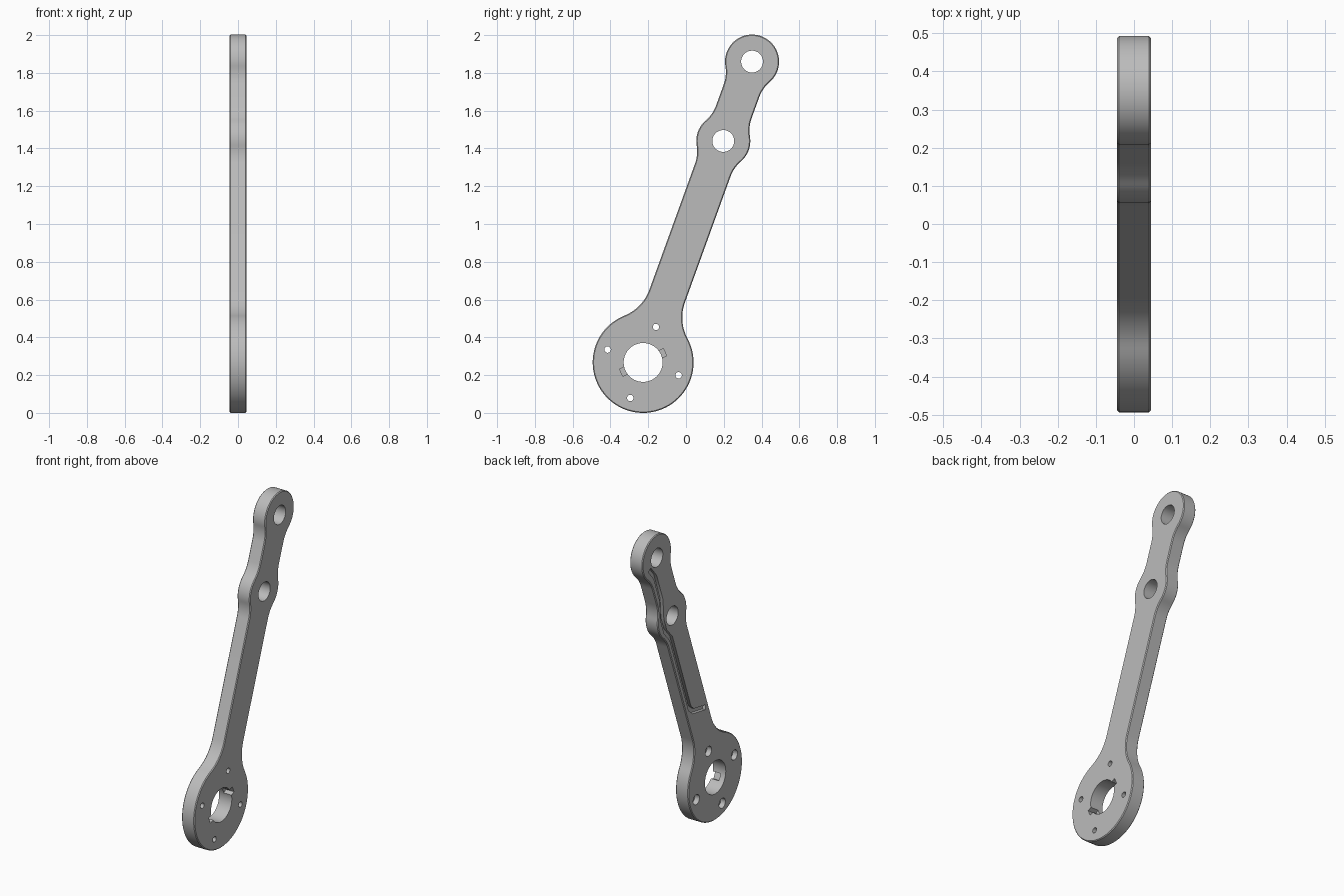
import bpy, bmesh
from math import sin, cos, pi, radians, atan2, sqrt
from mathutils import Vector

if "Cube" in bpy.data.objects:
    bpy.data.objects.remove(bpy.data.objects["Cube"])

HALF = 0.044                      # half thickness
TILT = radians(19.9)              # lean of the arm
ORIGIN = (0, -0.227, 0.267)       # centre of the hub
HUB, EYE, ARM = 0.267, 0.143, 0.1  # hub radius, eye radius, arm half width
MID, TOP = 1.247, 1.694           # eye positions along the arm

grey = bpy.data.materials.new("plain grey")
grey.use_nodes = True
colour = (0.5, 0.5, 0.5, 1)
grey.diffuse_color = colour
grey.node_tree.nodes["Principled BSDF"].inputs["Base Color"].default_value = colour


def arc(c, r, a0, a1, n):
    return [Vector((c[0] + r * cos(a0 + (a1 - a0) * i / n),
                    c[1] + r * sin(a0 + (a1 - a0) * i / n))) for i in range(n + 1)]


def prism(name, pts, x0, x1, bevel=0):
    """Extrude an outline lying across and along the arm, between two x values."""
    bm = bmesh.new()
    face = bm.faces.new([bm.verts.new((x0, p[0], p[1])) for p in pts])
    ext = bmesh.ops.extrude_face_region(bm, geom=[face])["geom"]
    bmesh.ops.translate(bm, vec=(x1 - x0, 0, 0),
                        verts=[g for g in ext if isinstance(g, bmesh.types.BMVert)])
    bmesh.ops.recalc_face_normals(bm, faces=bm.faces)
    if bevel:
        rims = [e for e in bm.edges if abs(e.verts[0].co.x - e.verts[1].co.x) < 1e-6]
        bmesh.ops.bevel(bm, geom=rims, offset=bevel, segments=1, affect="EDGES")
    mesh = bpy.data.meshes.new(name)
    bm.to_mesh(mesh)
    bm.free()
    mesh.materials.append(grey)
    ob = bpy.data.objects.new(name, mesh)
    ob.location = ORIGIN
    ob.rotation_euler.x = -TILT
    bpy.context.collection.objects.link(ob)
    return ob


def blend(r, R):
    """Height and angle of a fillet of radius R joining a disc to the arm side."""
    d = sqrt((r + R) ** 2 - (ARM + R) ** 2)
    return d, atan2(d, ARM + R)


# Outline of one side, from the bottom of the hub to the tip, then mirrored
R1, R2 = 0.235, 0.19
d1, a1 = blend(HUB, R1)
d2, a2 = blend(EYE, R2)
side = arc((0, 0), HUB, -pi / 2, a1, 40)
side += arc((ARM + R1, d1), R1, pi + a1, pi, 14)[1:]
side += arc((ARM + R2, MID - d2), R2, pi, pi - a2, 10)
side += arc((0, MID), EYE, -a2, a2, 14)[1:]
side += arc((ARM + R2, MID + d2), R2, pi + a2, pi, 10)[1:]
side += arc((ARM + R2, TOP - d2), R2, pi, pi - a2, 10)
side += arc((0, TOP), EYE, -a2, pi / 2, 30)[1:]
outline = side + [Vector((-p.x, p.y)) for p in reversed(side[1:-1])]
arm = prism("lever_arm", outline, -HALF, HALF, 0.005)

cutters = []


def hole(name, c, r, x0=-0.1, x1=0.1, n=32):
    cutters.append(prism(name, arc(c, r, 0, 2 * pi, n)[:-1], x0, x1))


# Hub bore and the two eye holes
hole("hub_bore", (0, 0), 0.103, n=48)
hole("middle_hole", (0, MID), 0.058)
hole("top_hole", (0, TOP), 0.058)

# Four bolt holes, counterbored on the rear face
for i in range(4):
    c = (0.2 * cos(i * pi / 2), 0.2 * sin(i * pi / 2))
    hole("bolt_hole", c, 0.017, n=20)
    hole("counterbore", c, 0.031, -0.1, -0.012, 24)

# Two key pockets beside the bore, open to the front face only
for s in (1, -1):
    out = Vector((cos(pi / 4), sin(pi / 4))) * s
    across = Vector((-out.y, out.x))
    box = [out * a + across * b for a, b in
           ((0.085, -0.021), (0.128, -0.021), (0.128, 0.021), (0.085, 0.021))]
    cutters.append(prism("key_pocket", box, -0.01, 0.1))

# Cable groove running around the middle eye on the rear face
path = [Vector(p) for p in ((0.085, 1.67), (0.055, 1.59), (0.055, 1.41), (0.09, 1.29),
                            (0.09, 1.2), (0.058, 1.12), (0.058, 0.58), (0.035, 0.54),
                            (-0.07, 0.48))]
left, right = [], []
for i, p in enumerate(path):
    t0 = (p - path[max(i - 1, 0)]).normalized()
    t1 = (path[min(i + 1, len(path) - 1)] - p).normalized()
    t = (t0 + t1).normalized()
    n = Vector((-t.y, t.x)) * 0.015
    left.append(p + n)
    right.append(p - n)
cutters.append(prism("cable_groove", left + right[::-1], -0.1, -HALF + 0.02))

# Cut everything out of the arm
bpy.context.view_layer.objects.active = arm
for c in cutters:
    m = arm.modifiers.new("cut", "BOOLEAN")
    m.operation, m.solver, m.object = "DIFFERENCE", "EXACT", c
    bpy.ops.object.modifier_apply(modifier=m.name)
    bpy.data.objects.remove(c)

bpy.ops.object.select_all(action="DESELECT")
arm.select_set(True)
bpy.ops.object.shade_smooth_by_angle(angle=radians(30))
